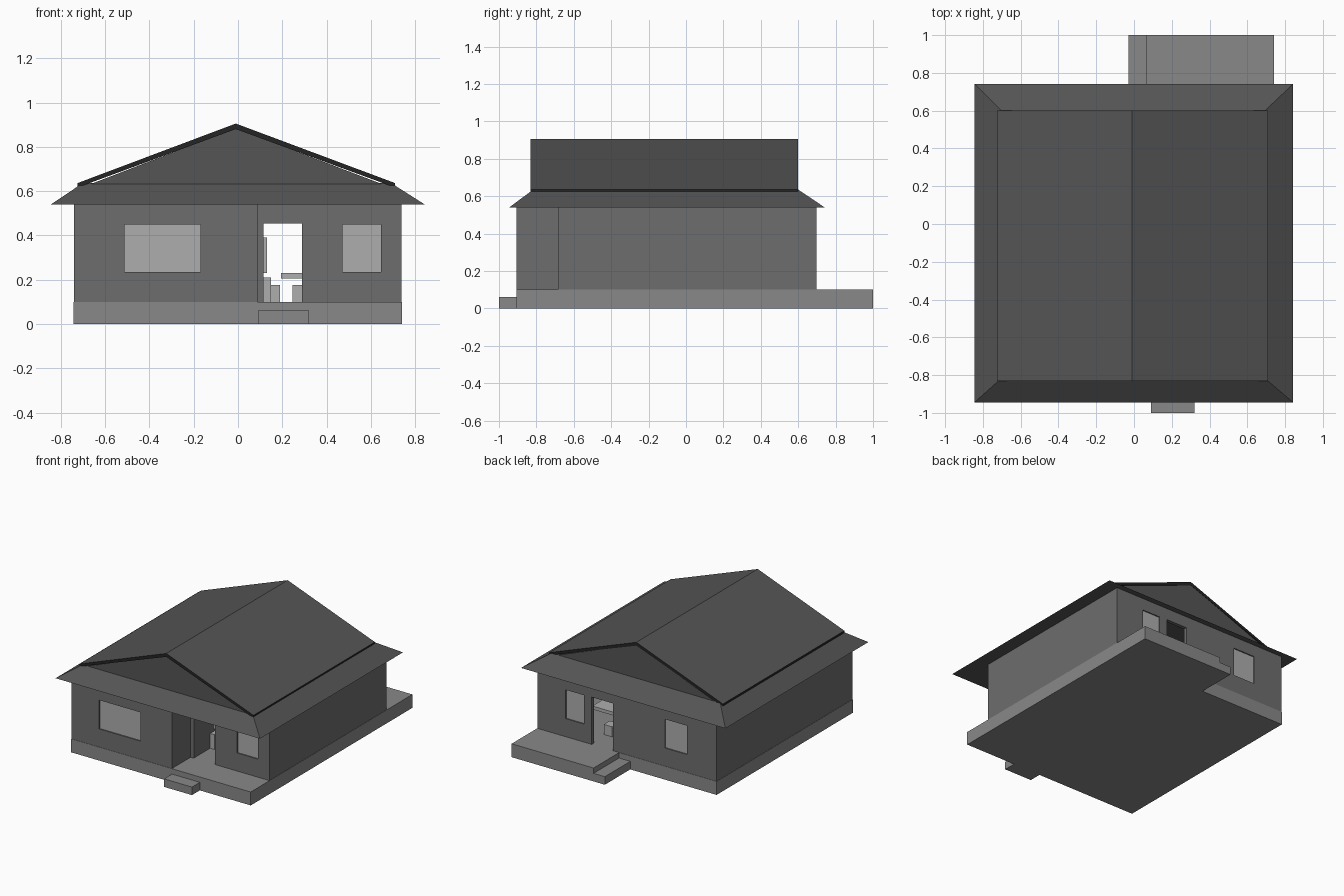
import bpy, bmesh

if "Cube" in bpy.data.objects:
    bpy.data.objects.remove(bpy.data.objects["Cube"])


def grey(name, v):
    m = bpy.data.materials.new(name)
    m.diffuse_color = (v, v, v, 1)
    m.use_nodes = True
    m.node_tree.nodes["Principled BSDF"].inputs["Base Color"].default_value = m.diffuse_color
    return m


STONE, WALL, GLASS = grey("stone", .25), grey("wall", .155), grey("glass", .42)
ROOF, TRIM = grey("roof", .09), grey("trim", .018)


def loft(name, lower, upper, mat):
    """Closed solid between two matching loops of 3D points."""
    bm = bmesh.new()
    a = [bm.verts.new(p) for p in lower]
    b = [bm.verts.new(p) for p in upper]
    n = len(a)
    bm.faces.new(a)
    bm.faces.new(b)
    for i in range(n):
        j = (i + 1) % n
        bm.faces.new((a[i], a[j], b[j], b[i]))
    bmesh.ops.recalc_face_normals(bm, faces=bm.faces)
    me = bpy.data.meshes.new(name)
    bm.to_mesh(me)
    bm.free()
    me.materials.append(mat)
    ob = bpy.data.objects.new(name, me)
    bpy.context.collection.objects.link(ob)
    return ob


def slab(name, outline, z0, z1, mat):
    return loft(name, [(x, y, z0) for x, y in outline], [(x, y, z1) for x, y in outline], mat)


def gable_prism(name, profile, y0, y1, mat):
    return loft(name, [(x, y0, z) for x, z in profile], [(x, y1, z) for x, z in profile], mat)


def rect(x0, x1, y0, y1):
    return [(x0, y0), (x1, y0), (x1, y1), (x0, y1)]


def box(name, x0, x1, y0, y1, z0, z1, mat):
    return slab(name, rect(x0, x1, y0, y1), z0, z1, mat)


def cut(target, cutter):
    m = target.modifiers.new("cut", "BOOLEAN")
    m.operation = "DIFFERENCE"
    m.solver = "EXACT"
    m.object = cutter
    cutter.hide_render = True
    cutter.hide_viewport = True


# Foundation with rear deck, and the two steps
slab("foundation", [(-.743, -.907), (.74, -.907), (.74, 1), (.063, 1), (.063, .7), (-.743, .7)], 0, .1, STONE)
box("front_step", .09, .32, -1, -.907, 0, .06, STONE)
box("rear_step", -.03, .063, .7, 1, 0, .06, STONE)

# Walls, with the front right corner set back as a porch
T = .025
FRONT, PORCH, REAR = -.905, -.685, .698
walls = slab("walls", [(-.741, FRONT), (.088, FRONT), (.088, PORCH), (.738, PORCH), (.738, REAR), (-.741, REAR)],
             .1, .56, WALL)
cut(walls, slab("room_cutter", [(-.741 + T, FRONT + T), (.088 - T, FRONT + T), (.088 - T, PORCH + T),
                                (.738 - T, PORCH + T), (.738 - T, REAR - T), (-.741 + T, REAR - T)], .05, .6, WALL))

# Windows: opening plus recessed pane (x range, wall centre y)
windows = {
    "front_left_window": (-.513, -.17, FRONT + T / 2),
    "front_right_window": (.472, .645, PORCH + T / 2),
    "rear_left_window": (.355, .505, REAR - T / 2),
    "rear_right_window": (-.495, -.315, REAR - T / 2),
}
for name, (x0, x1, y) in windows.items():
    cut(walls, box(name + "_cutter", x0, x1, y - .05, y + .05, .235, .45, WALL))
    box(name, x0, x1, y - .004, y + .004, .235, .45, GLASS)

# Front and rear doorways
for name, y in (("front_door", PORCH + T / 2), ("rear_door", REAR - T / 2)):
    cut(walls, box(name + "_cutter", .115, .29, y - .05, y + .05, .09, .453, WALL))

# Inner partition beside the front door
box("partition", .088, .113, PORCH + .01, -.1, .1, .54, WALL)

# Furniture glimpsed through the doorways
box("cabinet", .113, .15, -.49, -.25, .1, .21, GLASS)
box("wall_panel", .113, .13, -.45, -.2, .23, .39, GLASS)
box("table_top", .195, .48, .15, .42, .205, .23, GLASS)
box("table_leg", .33, .36, .27, .30, .1, .205, GLASS)
box("stool_right", .245, .315, .45, .52, .1, .175, GLASS)
box("low_bench", .115, .19, .2, .35, .1, .175, GLASS)

# Sloped eave skirt with flat soffit
loft("eave_skirt",
     [(x, y, .54) for x, y in rect(-.845, .843, -.945, .742)],
     [(x, y, .637) for x, y in rect(-.70, .69, -.815, .597)], ROOF)

# Gable infill and pitched roof sheet, with darker edges
gable_prism("gable", [(-.67, .63), (.655, .63), (-.01, .884)], -.822, .598, ROOF)
roof = gable_prism("roof", [(-.725, .636), (-.01, .905), (.71, .636), (.71, .616), (-.01, .88), (-.725, .616)],
                   -.832, .6, ROOF)
roof.data.materials.append(TRIM)
for face in roof.data.polygons:
    face.material_index = 0 if face.normal.z > .5 else 1
